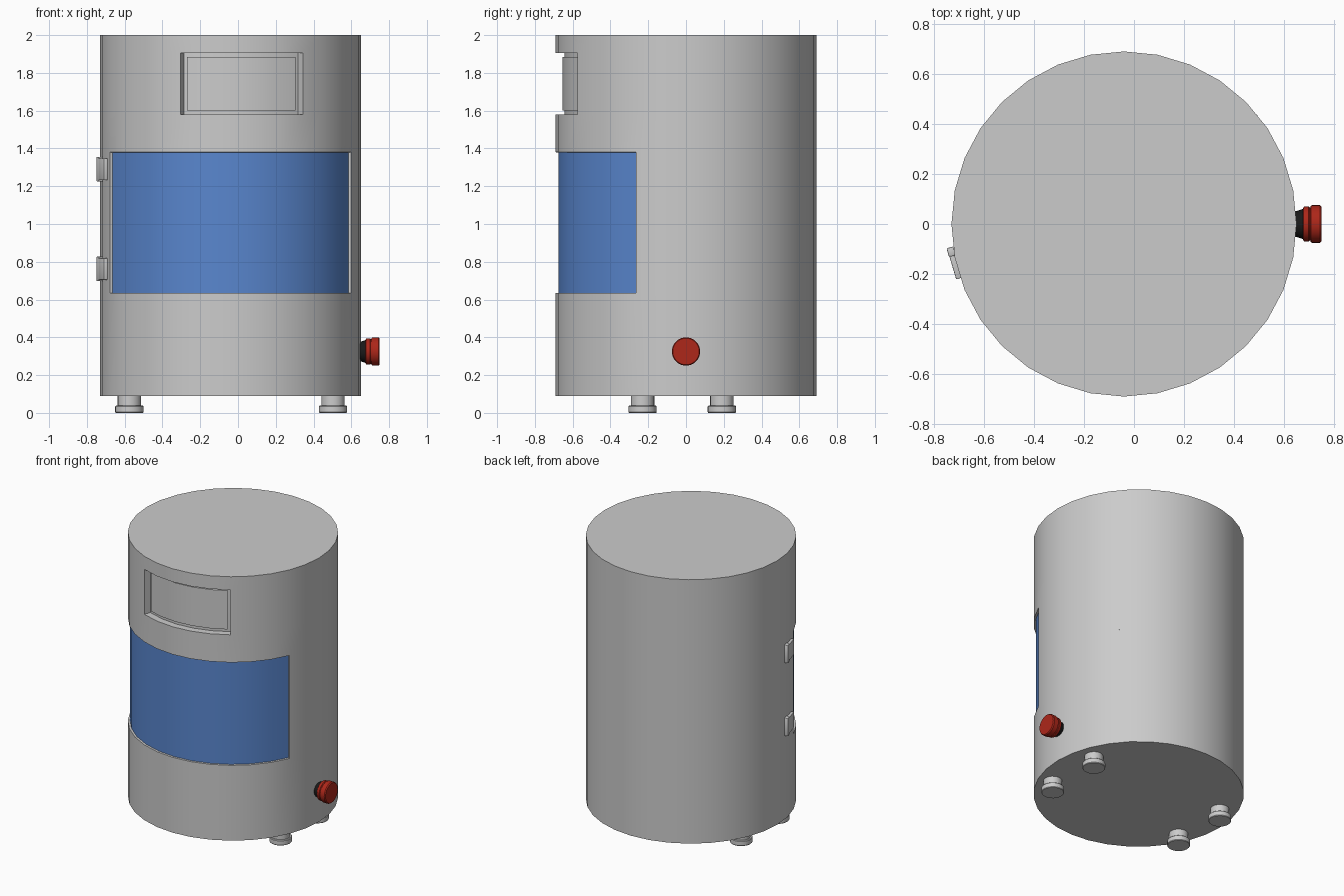
import bpy, bmesh, math
from mathutils import Matrix, Vector

if "Cube" in bpy.data.objects:
    bpy.data.objects.remove(bpy.data.objects["Cube"])

CX, R, SEG = -0.04, 0.69, 32
STEP = 2 * math.pi / SEG


def material(name, color):
    m = bpy.data.materials.new(name)
    m.diffuse_color = color
    m.use_nodes = True
    m.node_tree.nodes["Principled BSDF"].inputs["Base Color"].default_value = m.diffuse_color
    return m


BLUE = material("blue", (0.10, 0.24, 0.62, 1))
RED = material("red", (0.42, 0.02, 0.01, 1))
BLACK = material("black", (0.01, 0.01, 0.01, 1))


def finish(bm, name, mat=None, matrix=None, smooth=True):
    me = bpy.data.meshes.new(name)
    bm.to_mesh(me)
    bm.free()
    ob = bpy.data.objects.new(name, me)
    bpy.context.collection.objects.link(ob)
    if matrix:
        ob.matrix_world = matrix
    if mat:
        me.materials.append(mat)
    if smooth:
        bpy.ops.object.select_all(action='DESELECT')
        ob.select_set(True)
        bpy.context.view_layer.objects.active = ob
        bpy.ops.object.shade_smooth_by_angle(angle=math.radians(30))
    return ob


def ring(bm, r, z, indices, cx=0.0, step=STEP):
    return [bm.verts.new((cx + r * math.cos(i * step), r * math.sin(i * step), z)) for i in indices]


def lathe(name, profile, matrix, mat=None, seg=24):
    bm = bmesh.new()
    rings = [ring(bm, r, z, range(seg), step=2 * math.pi / seg) for r, z in profile]
    for a, b in zip(rings, rings[1:]):
        for i in range(seg):
            j = (i + 1) % seg
            bm.faces.new((a[i], a[j], b[j], b[i]))
    bm.faces.new(rings[0][::-1])
    bm.faces.new(rings[-1])
    return finish(bm, name, mat, matrix)


def box(name, center, size, angle, bevel=0.0):
    bm = bmesh.new()
    bmesh.ops.create_cube(bm, size=1, matrix=Matrix.Diagonal((*size, 1)))
    if bevel:
        bmesh.ops.bevel(bm, geom=bm.edges[:], offset=bevel, segments=2, profile=0.5, affect='EDGES')
    return finish(bm, name, None, Matrix.Translation(center) @ Matrix.Rotation(angle, 4, 'Z'))


def set_radius(faces, r):
    for v in {v for f in faces for v in f.verts}:
        d = Vector((v.co.x - CX, v.co.y)).normalized() * r
        v.co.x, v.co.y = CX + d.x, d.y


# Tank body, with recesses made from whole columns of its wall grid
bm = bmesh.new()
levels = [0.09, 0.635, 1.38, 1.58, 1.905, 2.0]
rings = [ring(bm, R, z, range(SEG), CX) for z in levels]
wall = {}
for k in range(len(levels) - 1):
    for i in range(SEG):
        j = (i + 1) % SEG
        wall[k, i] = bm.faces.new((rings[k][i], rings[k][j], rings[k + 1][j], rings[k + 1][i]))
bm.faces.new(rings[0][::-1])
bm.faces.new(rings[-1])
bm.normal_update()

# Display window recess with a slightly raised inner pane
window = [wall[3, i] for i in range(22, 27)]
bmesh.ops.inset_region(bm, faces=window, thickness=0.001, use_even_offset=True)
set_radius(window, 0.643)
bm.normal_update()
bmesh.ops.inset_region(bm, faces=window, thickness=0.02, use_even_offset=True)
set_radius(window, 0.643)
bm.normal_update()
bmesh.ops.inset_region(bm, faces=window, thickness=0.001, use_even_offset=True)
set_radius(window, 0.654)

# Door opening, its floor is replaced by the blue panel
door = [wall[1, i] for i in range(18, 30)]
bmesh.ops.inset_region(bm, faces=door, thickness=0.001, use_even_offset=True)
set_radius(door, 0.676)
bmesh.ops.delete(bm, geom=door, context='FACES')
finish(bm, "tank_body")

# Blue curved door panel
bm = bmesh.new()
low = ring(bm, 0.676, 0.635, range(18, 31), CX)
high = ring(bm, 0.676, 1.38, range(18, 31), CX)
for i in range(12):
    bm.faces.new((low[i], low[i + 1], high[i + 1], high[i]))
finish(bm, "door_panel", BLUE)

# Hinges on the left side
ang = math.radians(196.5)
n = Vector((math.cos(ang), math.sin(ang), 0))
t = Vector((n.y, -n.x, 0))
for label, z in (("lower", 0.762), ("upper", 1.29)):
    c = Vector((-0.718, -0.156, z))
    box(label + "_hinge_plate", c, (0.024, 0.13, 0.115), ang, 0.003)
    box(label + "_hinge_knuckle", c + t * 0.047, (0.028, 0.036, 0.13), ang, 0.004)

# Thin seam on the right rear side
seam = 3.5 * STEP
rs = R * math.cos(STEP / 2)
box("side_seam", (CX + rs * math.cos(seam), rs * math.sin(seam), 1.265), (0.003, 0.004, 0.64), seam)

# Drain valve pointing along +x
valve = Matrix.Translation((0, 0, 0.325)) @ Matrix.Rotation(math.pi / 2, 4, 'Y')
lathe("valve_collar", [(0.05, 0.63), (0.052, 0.65), (0.062, 0.68)], valve, BLACK)
lathe("valve_knob", [(0.06, 0.675), (0.068, 0.678), (0.07, 0.682), (0.07, 0.698), (0.066, 0.702),
                     (0.066, 0.706), (0.072, 0.707), (0.075, 0.712), (0.075, 0.743), (0.07, 0.75)],
      valve, RED, 32)

# Four feet
foot = [(0.072, 0), (0.075, 0.004), (0.075, 0.034), (0.071, 0.038), (0.062, 0.038), (0.062, 0.095)]
for sx, x in (("left", -0.575), ("right", 0.503)):
    for sy, y in (("front", -0.23), ("back", 0.19)):
        lathe(f"{sy}_{sx}_foot", foot, Matrix.Translation((x, y, 0)))
